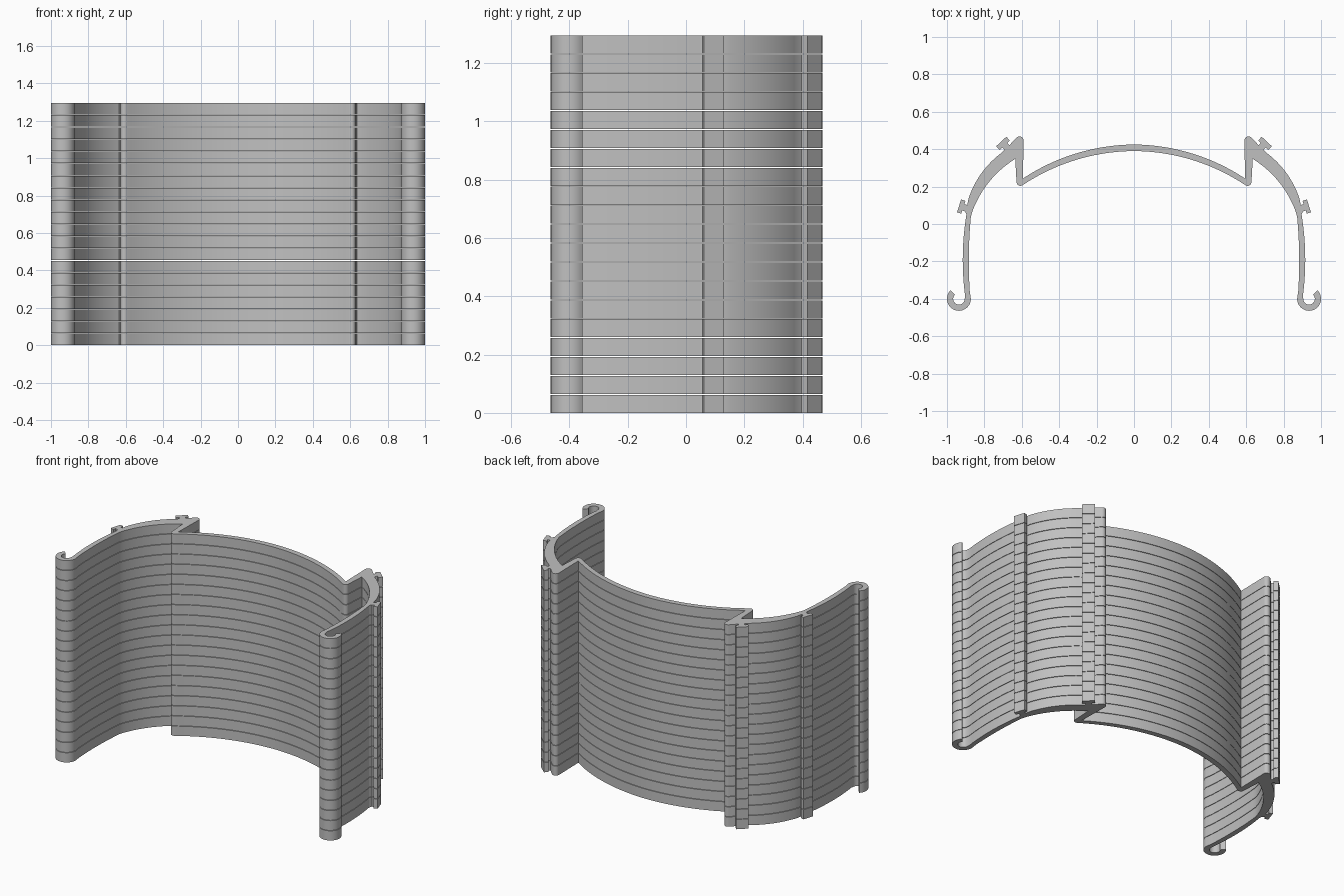
import bpy, bmesh, math
from mathutils import Vector

cube = bpy.data.objects.get("Cube")
if cube:
    bpy.data.objects.remove(cube, do_unlink=True)

LAYERS, HEIGHT, GAP = 20, 1.295, 0.003
PITCH = (HEIGHT + GAP) / LAYERS


def bow(a, b, rise, n=16):
    """Circular arc from a to b; positive rise bulges to the left of travel."""
    a, b = Vector(a), Vector(b)
    d = b - a
    half = d.length / 2
    radius = (half ** 2 + rise ** 2) / (2 * abs(rise))
    side = Vector((-d.y, d.x)).normalized() * (1 if rise > 0 else -1)
    centre = (a + b) / 2 - side * (radius - abs(rise))
    spread = math.asin(half / radius)
    along = d.normalized()
    pts = []
    for i in range(n + 1):
        t = spread * (2 * i / n - 1)
        pts.append(centre + along * math.sin(t) * radius + side * math.cos(t) * radius)
    return pts


def ring(centre, radius, start, end, n=14):
    """Arc around a centre, angles in degrees."""
    return [Vector((centre[0] + radius * math.cos(math.radians(start + (end - start) * i / n)),
                    centre[1] + radius * math.sin(math.radians(start + (end - start) * i / n))))
            for i in range(n + 1)]


def clip(centre, angle, length, depth, neck):
    """T-shaped clip: neck of given width, bar across, pointing outward at angle."""
    out = Vector((math.cos(math.radians(angle)), math.sin(math.radians(angle))))
    tan = Vector((out.y, -out.x))
    c = Vector(centre)
    low, high = c - out * depth / 2, c + out * depth / 2
    root = low - out * 0.016
    return [root - tan * neck, low - tan * neck, low - tan * length, high - tan * length,
            high + tan * length, low + tan * length, low + tan * neck, root + tan * neck]


# Right half of the cross-section, walked from the back of the arch to its front
half = bow((0, 0.425), (0.594, 0.243), 0.045, 24)
half += ring((0.612, 0.446), 0.022, 175, 47, 8)                        # post with rounded top
half += clip((0.70, 0.431), 47, 0.037, 0.028, 0.018)                   # upper clip
half += bow((0.705, 0.383), (0.885, 0.135), 0.024)
half += clip((0.924, 0.093), 18, 0.036, 0.024, 0.018)                  # lower clip
half += bow((0.896, 0.05), (0.903, -0.385), 0.016)                     # outside of leg
hook = (0.936, -0.40)
half += ring(hook, 0.031, 180, 405) + ring(hook, 0.064, 405, 180, 20)  # hooked foot
half += bow((0.878, -0.36), (0.872, 0.04), -0.008)                     # inside of leg
half += bow((0.863, 0.07), (0.635, 0.348), -0.03)
half += [(0.628, 0.225)] + ring((0.608, 0.224), 0.02, -10, -115, 6)    # foot of the post
half += bow((0.592, 0.21), (0, 0.39), -0.045, 24)

half = [Vector(p) for p in half]
outline = half + [Vector((-p.x, p.y)) for p in reversed(half[1:-1])]

# One flat layer of the profile
bm = bmesh.new()
face = bm.faces.new([bm.verts.new((p.x, p.y, 0)) for p in outline])
bmesh.ops.remove_doubles(bm, verts=bm.verts, dist=0.0005)
solid = bmesh.ops.extrude_face_region(bm, geom=bm.faces[:])
tops = [g for g in solid["geom"] if isinstance(g, bmesh.types.BMVert)]
bmesh.ops.translate(bm, verts=tops, vec=(0, 0, PITCH - GAP))
bmesh.ops.recalc_face_normals(bm, faces=bm.faces)
mesh = bpy.data.meshes.new("profile_layers")
bm.to_mesh(mesh)
bm.free()
layers = bpy.data.objects.new("profile_layers", mesh)
bpy.context.collection.objects.link(layers)

# Grey plastic
grey = bpy.data.materials.new("mid_grey")
grey.use_nodes = True
colour = (0.53, 0.53, 0.53, 1)
grey.diffuse_color = colour
grey.node_tree.nodes["Principled BSDF"].inputs["Base Color"].default_value = colour
mesh.materials.append(grey)

# Smooth curves with sharp corners, then stack the layers with hairline gaps
bpy.ops.object.select_all(action="DESELECT")
layers.select_set(True)
bpy.context.view_layer.objects.active = layers
bpy.ops.object.shade_smooth_by_angle(angle=math.radians(30))
stack = layers.modifiers.new("stack", "ARRAY")
stack.count = LAYERS
stack.use_relative_offset = False
stack.use_constant_offset = True
stack.constant_offset_displace = (0, 0, PITCH)
